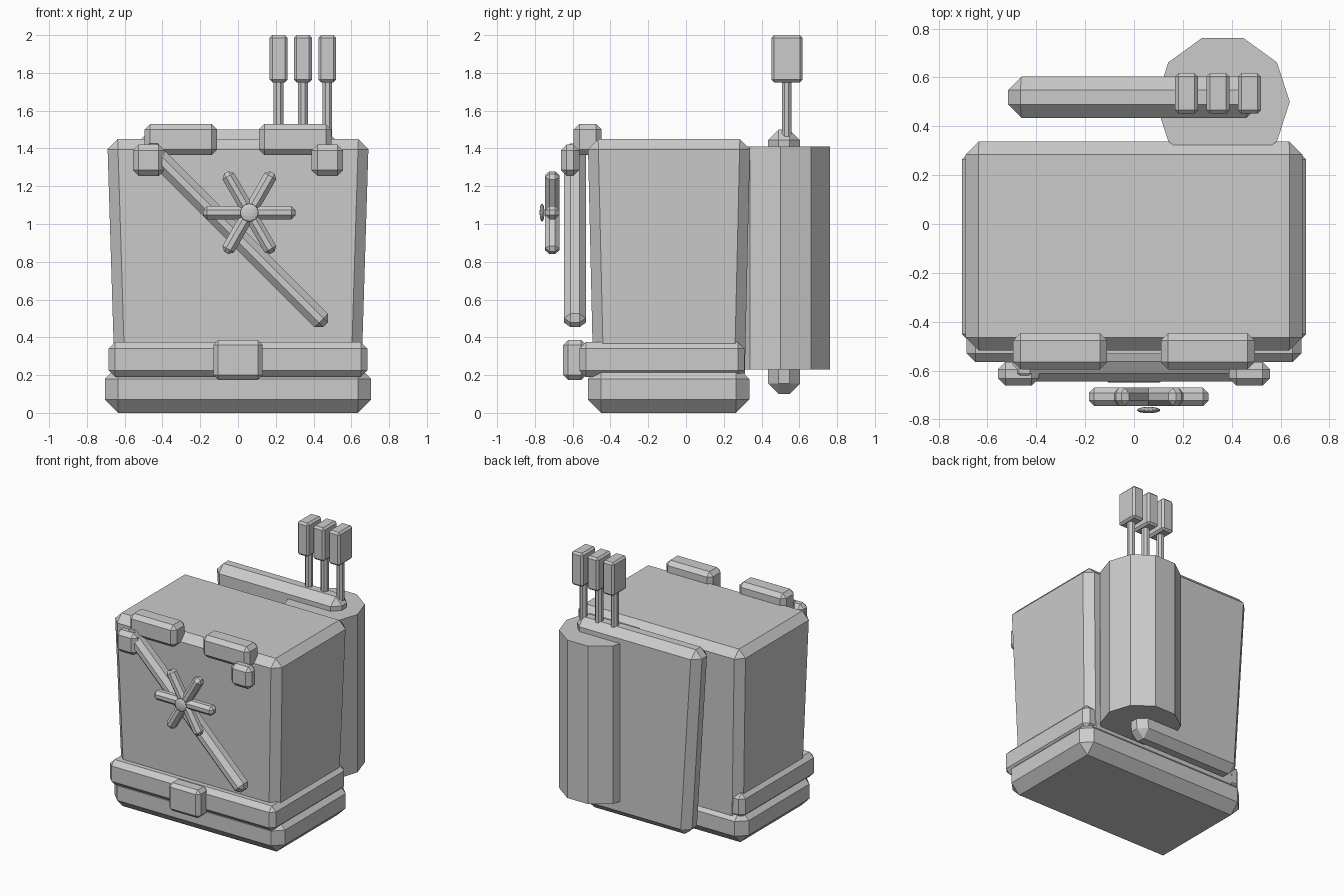
import bpy, bmesh, math
from mathutils import Matrix, Vector

if "Cube" in bpy.data.objects:
    bpy.data.objects.remove(bpy.data.objects["Cube"])

grey = bpy.data.materials.new("plain grey")
grey.use_nodes = True
COLOUR = (0.6, 0.6, 0.6, 1)
grey.diffuse_color = COLOUR
grey.node_tree.nodes["Principled BSDF"].inputs["Base Color"].default_value = COLOUR


def finish(name, bm):
    mesh = bpy.data.meshes.new(name)
    bm.to_mesh(mesh)
    bm.free()
    mesh.materials.append(grey)
    obj = bpy.data.objects.new(name, mesh)
    bpy.context.collection.objects.link(obj)
    return obj


def box(name, low, high, bevel, shrink=(0, 0), turn=0):
    """Chamfered box; shrink moves the lower sides inwards, turn tilts it about y."""
    low, high = Vector(low), Vector(high)
    size, centre = high - low, (low + high) / 2
    bm = bmesh.new()
    bmesh.ops.create_cube(bm, size=1)
    for v in bm.verts:
        below = v.co.z < 0
        v.co = Vector(a * b for a, b in zip(v.co, size))
        if below:
            v.co.x -= math.copysign(shrink[0], v.co.x)
            v.co.y -= math.copysign(shrink[1], v.co.y)
    bmesh.ops.bevel(bm, geom=bm.edges[:], offset=bevel, segments=1,
                    affect='EDGES', clamp_overlap=True)
    bm.transform(Matrix.Translation(centre) @ Matrix.Rotation(turn, 4, 'Y'))
    return finish(name, bm)


def bar(name, centre, length, width, depth, bevel, turn):
    half = Vector((length, depth, width)) / 2
    c = Vector(centre)
    return box(name, c - half, c + half, bevel, turn=turn)


def column(name, x, y, bottom, top, radius, sides, spin=0):
    bm = bmesh.new()
    bmesh.ops.create_cone(bm, cap_ends=True, segments=sides, radius1=radius,
                          radius2=radius, depth=top - bottom)
    bm.transform(Matrix.Translation((x, y, (top + bottom) / 2))
                 @ Matrix.Rotation(spin, 4, 'Z'))
    return finish(name, bm)


# Main pack: base, belt and tapered body
box("base", (-.705, -.52, 0), (.705, .335, .25), .07)
box("belt", (-.685, -.565, .19), (.685, .31, .375), .035)
box("body", (-.692, -.52, .15), (.692, .34, 1.45), .055, shrink=(.04, .03))
box("buckle", (-.13, -.65, .175), (.13, -.53, .385), .025)

# Front pouches and clasps, one on each side
for side, word in ((-1, "right"), (1, "left")):
    for part, inner, outer, back, front, z0, z1 in (
            ("pouch", .11, .495, -.447, -.595, 1.365, 1.53),
            ("clasp", .39, .557, -.565, -.662, 1.255, 1.42)):
        x0, x1 = sorted((side * inner, side * outer))
        box(f"{word}_{part}", (x0, front, z0), (x1, back, z1), .03)

# Diagonal strap and six-armed handle wheel
bar("diagonal_strap", (-.01, -.588, .94), 1.34, .1, .115, .033, math.radians(45))
for i in range(3):
    bar(f"wheel_bar_{i + 1}", (.06, -.708, 1.06), .49, .07, .075, .022,
        math.radians(60 * i))

bm = bmesh.new()
bmesh.ops.create_uvsphere(bm, u_segments=16, v_segments=8, radius=.048)
bm.transform(Matrix.Translation((.06, -.762, 1.06)) @ Matrix.Diagonal((1, .27, 1, 1)))
finish("wheel_hub", bm)

# Back panel, widening downwards, and the ten-sided canister
box("back_panel", (-.52, .435, .1), (.52, .603, 1.5), .055, shrink=(-.09, 0))
column("canister", .363, .5, .23, 1.41, .275, 10, math.radians(18))

# Three posts with block heads
for i in range(3):
    x = .215 + i * .129
    column(f"post_{i + 1}", x, .533, 1.4, 1.78, .028, 8, math.radians(22.5))
    box(f"post_head_{i + 1}", (x - .047, .452, 1.75), (x + .047, .618, 2), .014)
